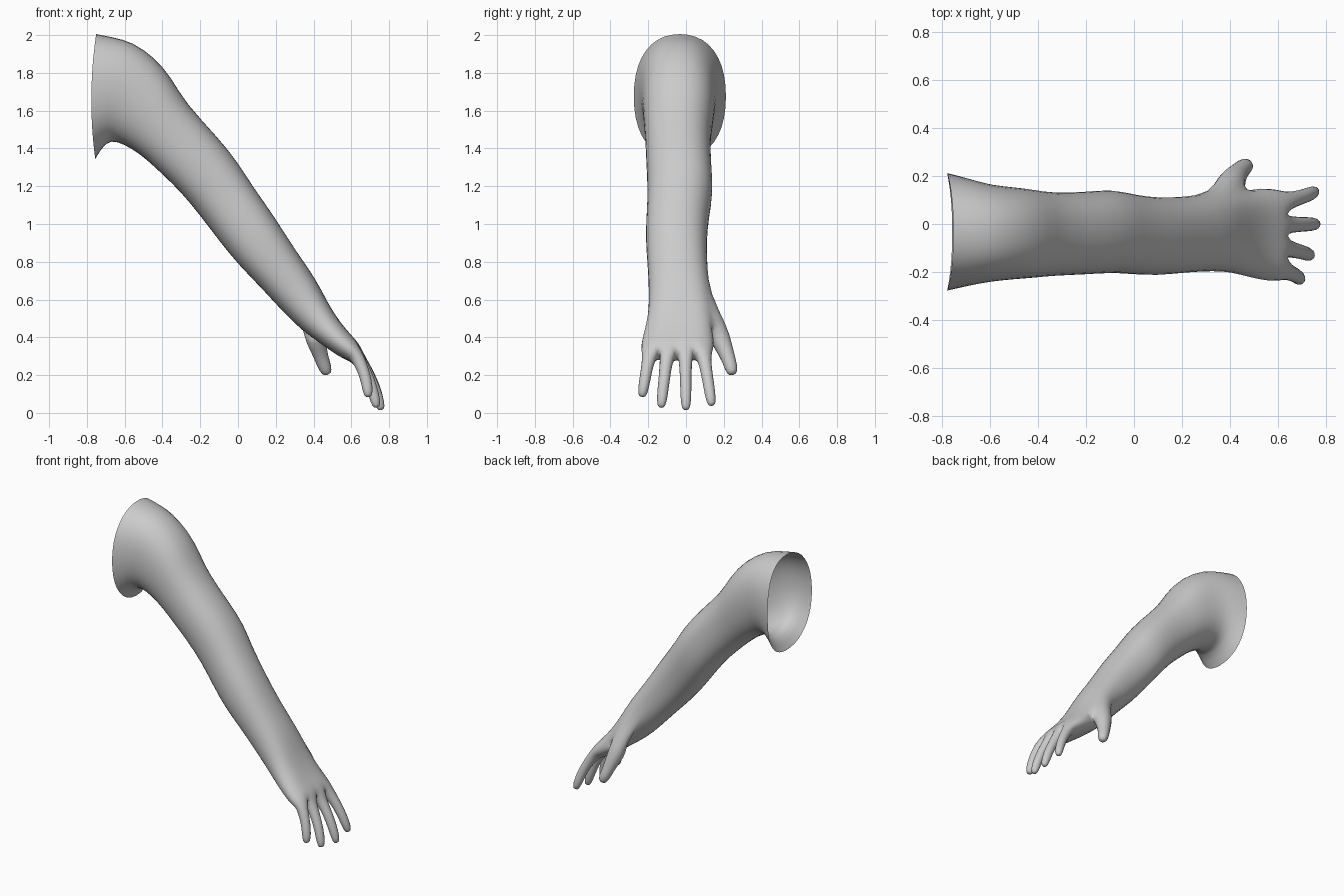
import bpy, bmesh, math
from mathutils import Vector

if "Cube" in bpy.data.objects:
    bpy.data.objects.remove(bpy.data.objects["Cube"])

skin = bpy.data.materials.new("light_grey")
skin.diffuse_color = (0.6, 0.6, 0.6, 1)
skin.use_nodes = True
skin.node_tree.nodes["Principled BSDF"].inputs["Base Color"].default_value = skin.diffuse_color

# Arm stations: top x, top z, bottom x, bottom z, min y, max y, flatness
STATIONS = [
    (-.75, 2.01, -.755, 1.34, -.28, .215, 0), (-.66, 1.992, -.70, 1.435, -.258, .19, 0),
    (-.56, 1.968, -.64, 1.435, -.242, .165, 0), (-.44, 1.885, -.56, 1.395, -.232, .155, 0),
    (-.35, 1.775, -.48, 1.335, -.226, .145, 0), (-.28, 1.645, -.40, 1.26, -.217, .13, 0),
    (-.10, 1.455, -.30, 1.165, -.212, .135, 0), (.003, 1.325, -.195, 1.035, -.204, .147, 0),
    (.075, 1.205, -.105, .915, -.21, .125, 0), (.193, 1.043, -.003, .787, -.217, .11, 0),
    (.303, .863, .127, .657, -.203, .115, .1), (.413, .712, .247, .523, -.197, .13, .3),
    (.473, .585, .343, .433, -.203, .145, .6), (.543, .475, .43, .373, -.227, .152, .9),
    (.605, .405, .53, .30, -.243, .152, 1), (.64, .37, .585, .275, -.238, .142, 1),
]

bm = bmesh.new()


def section(index, station):
    """Ring of 20: nine top, outer side, nine bottom, inner side."""
    tx, tz, bx, bz, y0, y1, flat = station
    ring = []
    for k in range(20):
        a = math.pi * (1 - (k + 1) / 10)
        c, s = math.cos(a), math.sin(a)
        ey = math.copysign(abs(c) ** .88, c)
        eh = math.copysign(abs(s) ** .88, s)
        if k in (9, 19):
            fy, fh = (1 if k == 9 else -1), 0
        else:
            fy = ((k - 4) if k < 9 else (14 - k)) / 4 * .93
            fh = math.copysign((1 - abs(fy) ** 4) ** .5, s)
        y = ey + (fy - ey) * flat
        h = eh + (fh - eh) * flat
        x = (tx + bx) / 2 + (tx - bx) / 2 * h
        if index == 0:                      # curved shoulder opening
            x -= .025 * (1 - h * h)
        z = (tz + bz) / 2 + (tz - bz) / 2 * h
        ring.append(bm.verts.new((x, (y0 + y1) / 2 + (y1 - y0) / 2 * y, z)))
    return ring


def bridge(a, b):
    n = len(a)
    for i in range(n):
        bm.faces.new((a[i], a[(i + 1) % n], b[(i + 1) % n], b[i]))


def digit(base, points, radii, up_hint, coords):
    """Extrude a ring of eight along a path and close the tip."""
    prev = base
    for i, p in enumerate(points):
        t = (points[min(i + 1, len(points) - 1)] - points[max(i - 1, 0)]).normalized()
        up = (up_hint - t * up_hint.dot(t)).normalized()
        side = up.cross(t)                  # points to +y for a hanging finger
        ring = []
        for cu, cs in coords:
            d = (up * cu + side * cs).normalized() * radii[i] * 1.08
            ring.append(bm.verts.new(p + d))
        bridge(prev, ring)
        prev = ring
    bm.faces.new(prev)


# Arm and palm, with an opening left for the thumb
rings = [section(i, s) for i, s in enumerate(STATIONS)]
TH = 11
for i in range(len(rings) - 1):
    for k in range(20):
        if i in (TH, TH + 1) and k in (8, 9):
            continue
        n = (k + 1) % 20
        bm.faces.new((rings[i][k], rings[i][n], rings[i + 1][n], rings[i + 1][k]))

# Web points between the fingers
end = rings[-1]
webs = [end[19]]
for j in (2, 4, 6):
    webs.append(bm.verts.new((end[j].co + end[18 - j].co) / 2))
webs.append(end[9])

# Four fingers
up = Vector((.86, 0, .5))
around = [(1, -1), (1, 0), (1, 1), (0, 1), (-1, 1), (-1, 0), (-1, -1), (0, -1)]
TIPS = [(.69, -.233, .082), (.735, -.132, .025), (.76, 0, .012), (.755, .137, .035)]
for f, tip in enumerate(TIPS):
    j = 2 * f
    base = [end[j], end[j + 1], end[j + 2], webs[f + 1],
            end[16 - j], end[17 - j], end[18 - j], webs[f]]
    start = Vector((.612, (-.19, -.098, -.003, .09)[f], .322))
    path = []
    for t in (.16, .42, .68, .9, 1):
        path.append(start.lerp(Vector(tip), t) + up * .02 * 4 * t * (1 - t))
    digit(base, path, (.036, .031, .03, .027, .016), up, around)

# Thumb
a, b, c = rings[TH], rings[TH + 1], rings[TH + 2]
base = [a[8], a[9], a[10], b[10], c[10], c[9], c[8], b[8]]
path = [Vector(p) for p in ((.40, .165, .43), (.422, .198, .355), (.442, .224, .29),
                            (.462, .24, .235), (.476, .247, .2))]
coords = [(1, 1), (0, 1), (-1, 1), (-1, 0), (-1, -1), (0, -1), (1, -1), (1, 0)]
digit(base, path, (.062, .048, .038, .036, .022), Vector((.76, 0, .65)), coords)

# Finish the continuous skin
bmesh.ops.recalc_face_normals(bm, faces=bm.faces)
for face in bm.faces:
    face.smooth = True
mesh = bpy.data.meshes.new("arm")
bm.to_mesh(mesh)
bm.free()
arm = bpy.data.objects.new("arm", mesh)
bpy.context.collection.objects.link(arm)
mesh.materials.append(skin)
sub = arm.modifiers.new("smooth", 'SUBSURF')
sub.levels = sub.render_levels = 1
